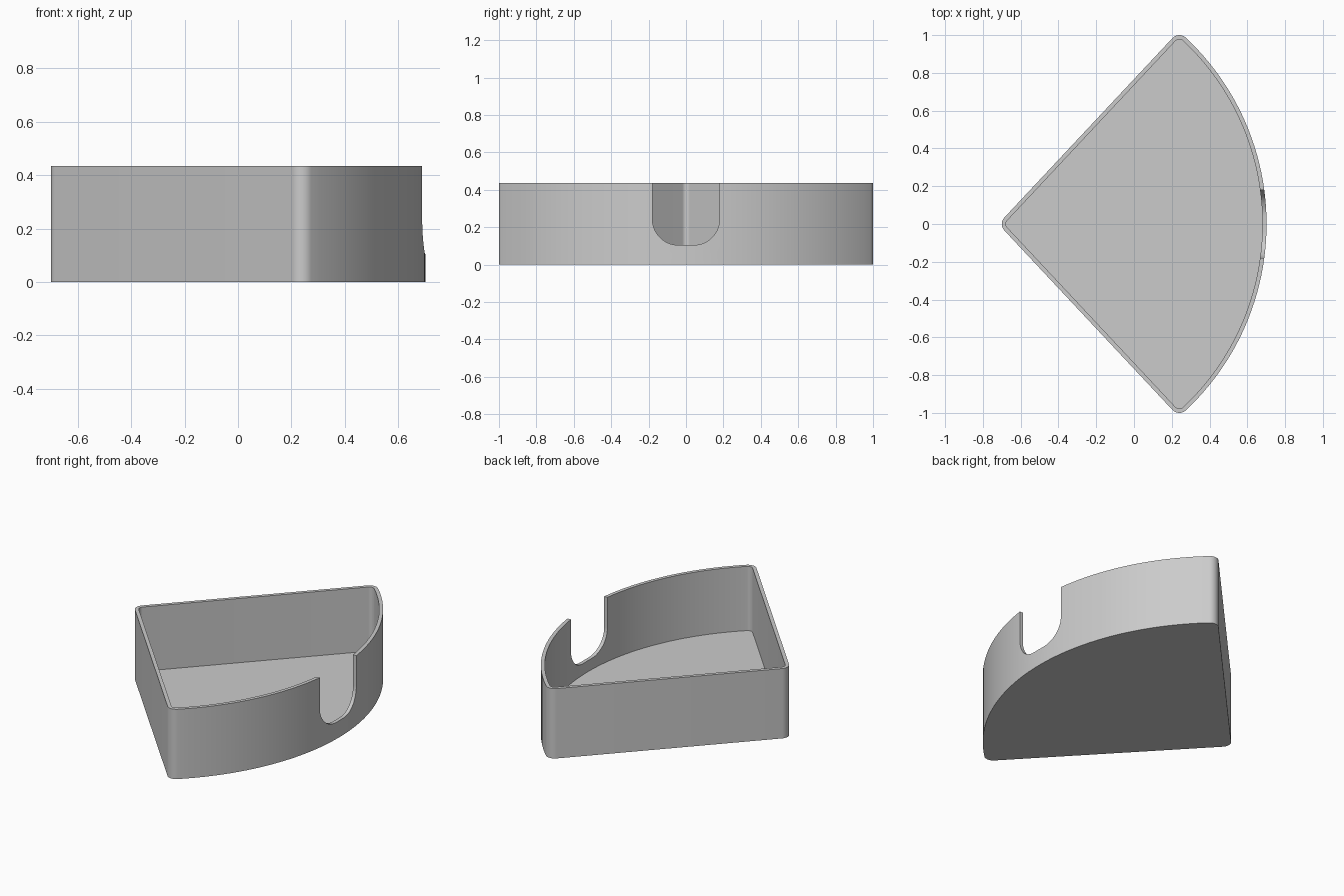
import bpy
import bmesh
from math import sin, cos, pi, atan2, hypot, radians
from mathutils import Vector

if "Cube" in bpy.data.objects:
    bpy.data.objects.remove(bpy.data.objects["Cube"], do_unlink=True)

HEIGHT, FLOOR, WALL, ROUND = 0.435, 0.035, 0.022, 0.05
APEX = (-0.65, 0.0)                 # centre of the rounded point and of the big arc
CORNER_X, CORNER_Y = 0.24, 0.95     # centres of the two rounded arc corners
REACH = hypot(CORNER_X - APEX[0], CORNER_Y)
HALF = atan2(CORNER_Y, CORNER_X - APEX[0])


def arc(centre, radius, start, end, steps):
    return [(centre[0] + radius * cos(start + (end - start) * i / steps),
             centre[1] + radius * sin(start + (end - start) * i / steps))
            for i in range(steps + 1)]


def wedge(radius):
    """Pie-slice outline with rounded corners, anticlockwise."""
    side = HALF + pi / 2
    points = arc((CORNER_X, -CORNER_Y), radius, -side, -HALF, 10)
    points += arc(APEX, REACH + radius, -HALF, HALF, 48)[1:-1]
    points += arc((CORNER_X, CORNER_Y), radius, HALF, side, 10)
    points += arc(APEX, radius, side, 2 * pi - side, 10)
    return points


def prism(name, base, direction):
    """Extrude a closed outline of 3D points."""
    bm = bmesh.new()
    face = bm.faces.new([bm.verts.new(p) for p in base])
    new = bmesh.ops.extrude_face_region(bm, geom=[face])["geom"]
    bmesh.ops.translate(bm, vec=Vector(direction),
                        verts=[v for v in new if isinstance(v, bmesh.types.BMVert)])
    bmesh.ops.recalc_face_normals(bm, faces=bm.faces)
    mesh = bpy.data.meshes.new(name)
    bm.to_mesh(mesh)
    bm.free()
    obj = bpy.data.objects.new(name, mesh)
    bpy.context.collection.objects.link(obj)
    return obj


def cut(target, cutter):
    cutter.hide_render = True
    mod = target.modifiers.new("cut", "BOOLEAN")
    mod.operation, mod.solver, mod.object = "DIFFERENCE", "EXACT", cutter
    bpy.context.view_layer.objects.active = target
    bpy.ops.object.modifier_apply(modifier=mod.name)
    bpy.data.objects.remove(cutter, do_unlink=True)


# Wedge-shaped tray, hollowed from above
tray = prism("wedge_tray", [(x, y, 0) for x, y in wedge(ROUND)], (0, 0, HEIGHT))
cut(tray, prism("hollow", [(x, y, FLOOR) for x, y in wedge(ROUND - WALL)], (0, 0, HEIGHT)))

# Rounded finger notch in the curved wall
HALF_NOTCH, NOTCH_Z, NOTCH_R = 0.18, 0.104, 0.14
inset, low = HALF_NOTCH - NOTCH_R, NOTCH_Z + NOTCH_R
outline = [(-HALF_NOTCH, 0.6)]
outline += arc((-inset, low), NOTCH_R, pi, 1.5 * pi, 14)
outline += arc((inset, low), NOTCH_R, 1.5 * pi, 2 * pi, 14)
outline.append((HALF_NOTCH, 0.6))
cut(tray, prism("notch", [(0.5, y, z) for y, z in outline], (0.4, 0, 0)))

# Plain grey
grey = bpy.data.materials.new("light_grey")
grey.use_nodes = True
colour = (0.6, 0.6, 0.6, 1)
grey.diffuse_color = colour
grey.node_tree.nodes["Principled BSDF"].inputs["Base Color"].default_value = colour
tray.data.materials.clear()
tray.data.materials.append(grey)

bpy.ops.object.select_all(action="DESELECT")
tray.select_set(True)
bpy.context.view_layer.objects.active = tray
bpy.ops.object.shade_smooth_by_angle(angle=radians(30))
